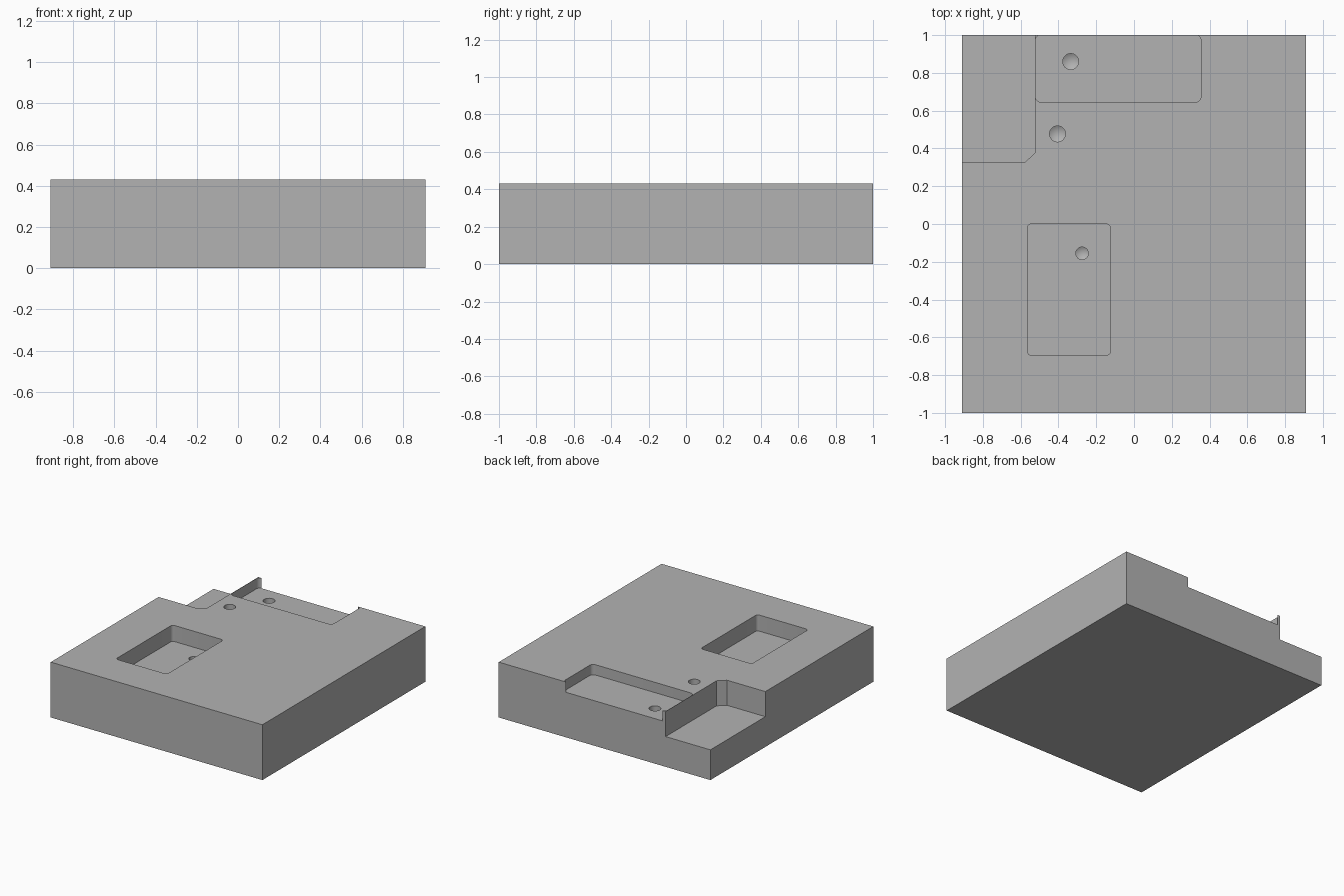
import bpy, bmesh, math

default = bpy.data.objects.get("Cube")
if default:
    bpy.data.objects.remove(default, do_unlink=True)

TOP = 0.43

grey = bpy.data.materials.new("plain_grey")
grey.use_nodes = True
COLOUR = (0.45, 0.45, 0.45, 1)
grey.diffuse_color = COLOUR
grey.node_tree.nodes["Principled BSDF"].inputs["Base Color"].default_value = COLOUR


def add_object(name, bm):
    bmesh.ops.recalc_face_normals(bm, faces=bm.faces)
    mesh = bpy.data.meshes.new(name)
    bm.to_mesh(mesh)
    bm.free()
    mesh.materials.append(grey)
    obj = bpy.data.objects.new(name, mesh)
    bpy.context.collection.objects.link(obj)
    return obj


def prism(name, outline, z0, z1):
    """Extrude a flat outline from z0 up to z1."""
    bm = bmesh.new()
    base = bm.faces.new([bm.verts.new((x, y, z0)) for x, y in outline])
    side = bmesh.ops.extrude_face_region(bm, geom=[base])
    verts = [v for v in side["geom"] if isinstance(v, bmesh.types.BMVert)]
    bmesh.ops.translate(bm, verts=verts, vec=(0, 0, z1 - z0))
    return add_object(name, bm)


def rounded_rect(x0, x1, y0, y1, r, steps=6):
    corners = [(x1 - r, y1 - r), (x0 + r, y1 - r), (x0 + r, y0 + r), (x1 - r, y0 + r)]
    pts = []
    for i, (cx, cy) in enumerate(corners):
        for k in range(steps + 1):
            a = math.pi / 2 * (i + k / steps)
            pts.append((cx + r * math.cos(a), cy + r * math.sin(a)))
    return pts


def drill(name, x, y, r, surface, depth=0.1, sides=32):
    """Round hole with a conical tip, entering from the given surface."""
    bm = bmesh.new()
    rings = []
    for z in (surface - depth, surface + 0.05):
        rings.append([bm.verts.new((x + r * math.cos(math.tau * i / sides),
                                    y + r * math.sin(math.tau * i / sides), z))
                      for i in range(sides)])
    tip = bm.verts.new((x, y, surface - depth - r * 0.6))
    low, high = rings
    for i in range(sides):
        j = (i + 1) % sides
        bm.faces.new((low[i], low[j], high[j], high[i]))
        bm.faces.new((low[j], low[i], tip))
    bm.faces.new(high)
    return add_object(name, bm)


# Solid block
block = prism("block", [(-0.91, -1), (0.91, -1), (0.91, 1), (-0.91, 1)], 0, TOP)

# Corner notch, two shallow pockets and three drilled holes
notch = [(-1, 0.325), (-0.58, 0.325), (-0.525, 0.375), (-0.525, 1.1), (-1, 1.1)]
cutters = [
    prism("corner_notch_cutter", notch, 0.235, 0.6),
    prism("back_pocket_cutter", rounded_rect(-0.522, 0.355, 0.645, 1.001, 0.03), 0.35, 0.6),
    prism("front_pocket_cutter", rounded_rect(-0.565, -0.125, -0.695, 0, 0.022), 0.305, 0.6),
    drill("back_hole_cutter", -0.335, 0.86, 0.042, 0.35),
    drill("middle_hole_cutter", -0.405, 0.477, 0.042, TOP),
    drill("front_hole_cutter", -0.275, -0.155, 0.033, 0.305),
]
for cutter in cutters:
    mod = block.modifiers.new(cutter.name, "BOOLEAN")
    mod.operation = "DIFFERENCE"
    mod.solver = "EXACT"
    mod.object = cutter

# Bake the cuts, then drop the cutters
bpy.context.view_layer.update()
cut = bpy.data.meshes.new_from_object(block.evaluated_get(bpy.context.evaluated_depsgraph_get()))
block.modifiers.clear()
block.data = cut
for cutter in cutters:
    bpy.data.objects.remove(cutter, do_unlink=True)

# Smooth fillets and holes, sharp edges elsewhere
bpy.ops.object.select_all(action="DESELECT")
block.select_set(True)
bpy.context.view_layer.objects.active = block
bpy.ops.object.shade_smooth_by_angle(angle=math.radians(30))
